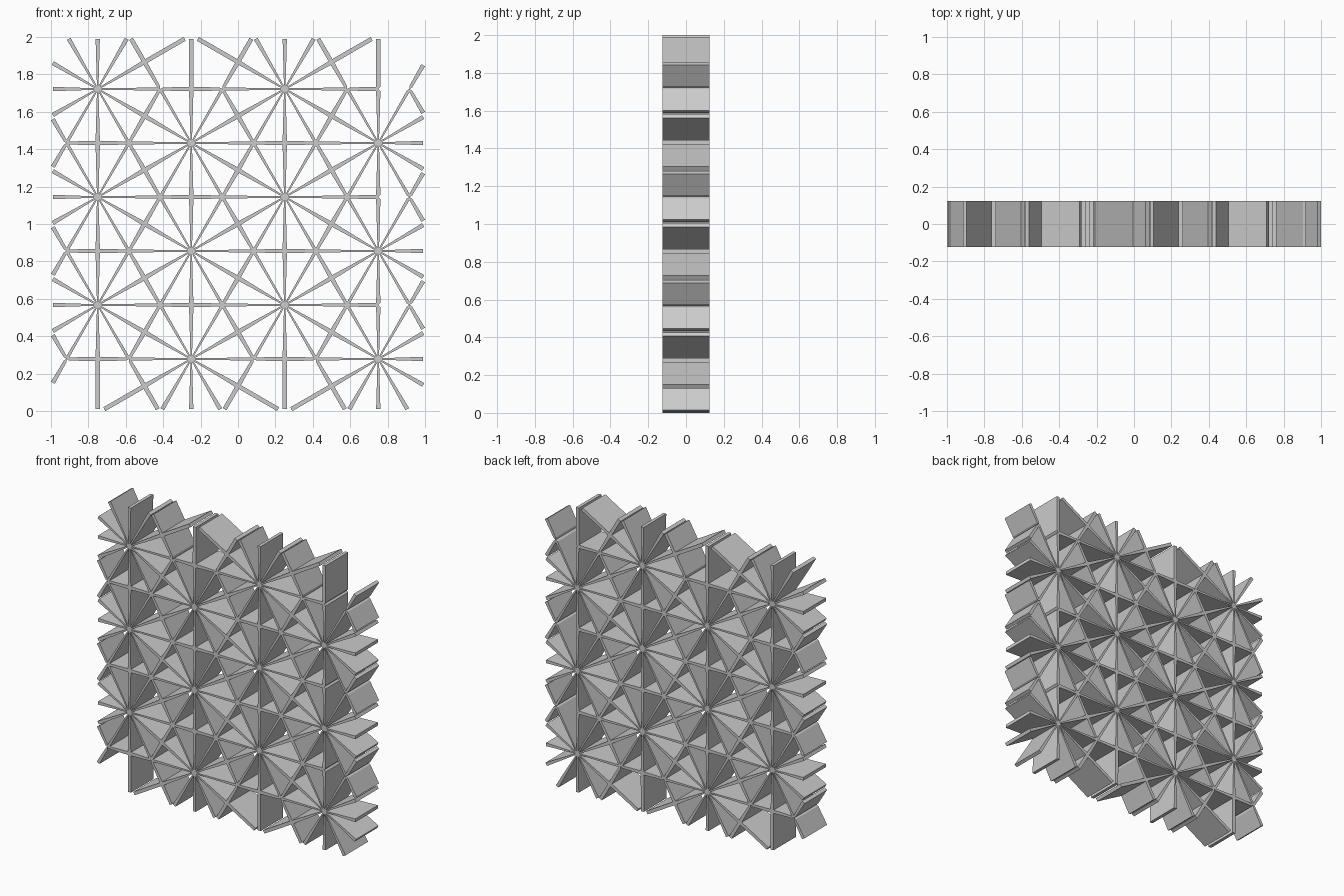
import bpy, bmesh
from math import sin, cos, radians, sqrt
from mathutils import Vector

if "Cube" in bpy.data.objects:
    bpy.data.objects.remove(bpy.data.objects["Cube"])

EDGE = 1 / sqrt(3)      # spacing of the twelve-way hubs
DEPTH = 0.248           # thickness of the screen in y
MITRE = 0.0165          # distance from a joint to each inner corner of a cell
END = 0.0115            # half width of a bar at the trimmed border
X, Z0, Z1 = 0.99, 0.01, 1.99
HUB, CENTRE, MID = 15, 30, 45   # half of the corner angle at each kind of joint


def inside(p):
    return abs(p.x) < X and Z0 < p.y < Z1


def trim(p, q):
    """Move outside point q back along the bar to the border."""
    d = q - p
    t = 1.0
    if abs(q.x) > X:
        t = min(t, ((X if q.x > 0 else -X) - p.x) / d.x)
    if q.y > Z1:
        t = min(t, (Z1 - p.y) / d.y)
    if q.y < Z0:
        t = min(t, (Z0 - p.y) / d.y)
    return p + d * t


bm = bmesh.new()


def bar(p, q, kp, kq):
    """Flat tapered bar with mitred joints, squared off at the border."""
    if not inside(p) and not inside(q):
        return
    ends = []
    for a, b, k in ((p, q, kp), (q, p, kq)):
        d = (b - a).normalized()
        n = Vector((-d.y, d.x))
        if inside(a):
            along, side = MITRE * cos(radians(k)), MITRE * sin(radians(k))
            ends += [a + d * along + n * side, a, a + d * along - n * side]
        else:
            a = trim(b, a)
            ends += [a + n * END, a - n * END]
    bm.faces.new([bm.verts.new((v.x, -DEPTH / 2, v.y)) for v in ends])


# bars of every triangle around every lattice hub
for col in range(-2, 4):
    for row in range(-2, 6):
        hub = Vector((-0.75 + 0.5 * col,
                      1 + EDGE / 4 + EDGE * (row - 1) - (col % 2) * EDGE / 2))
        for k in range(6):
            a = radians(60 * k)
            centre = hub + Vector((cos(a), sin(a))) / 3
            if inside(hub):
                bar(hub, centre, HUB, CENTRE)
            bar(centre, centre + (centre - hub) / 2, CENTRE, MID)
            b = a + radians(30)
            bar(hub, hub + Vector((cos(b), sin(b))) * EDGE / 2, HUB, MID)

# weld the joints and extrude the flat lattice to depth
bmesh.ops.remove_doubles(bm, verts=bm.verts, dist=1e-4)
res = bmesh.ops.extrude_face_region(bm, geom=list(bm.faces), use_keep_orig=True)
bmesh.ops.translate(bm, vec=(0, DEPTH, 0),
                    verts=[g for g in res["geom"] if isinstance(g, bmesh.types.BMVert)])
bmesh.ops.recalc_face_normals(bm, faces=bm.faces)

mesh = bpy.data.meshes.new("lattice_screen")
bm.to_mesh(mesh)
bm.free()
bpy.context.collection.objects.link(bpy.data.objects.new("lattice_screen", mesh))
